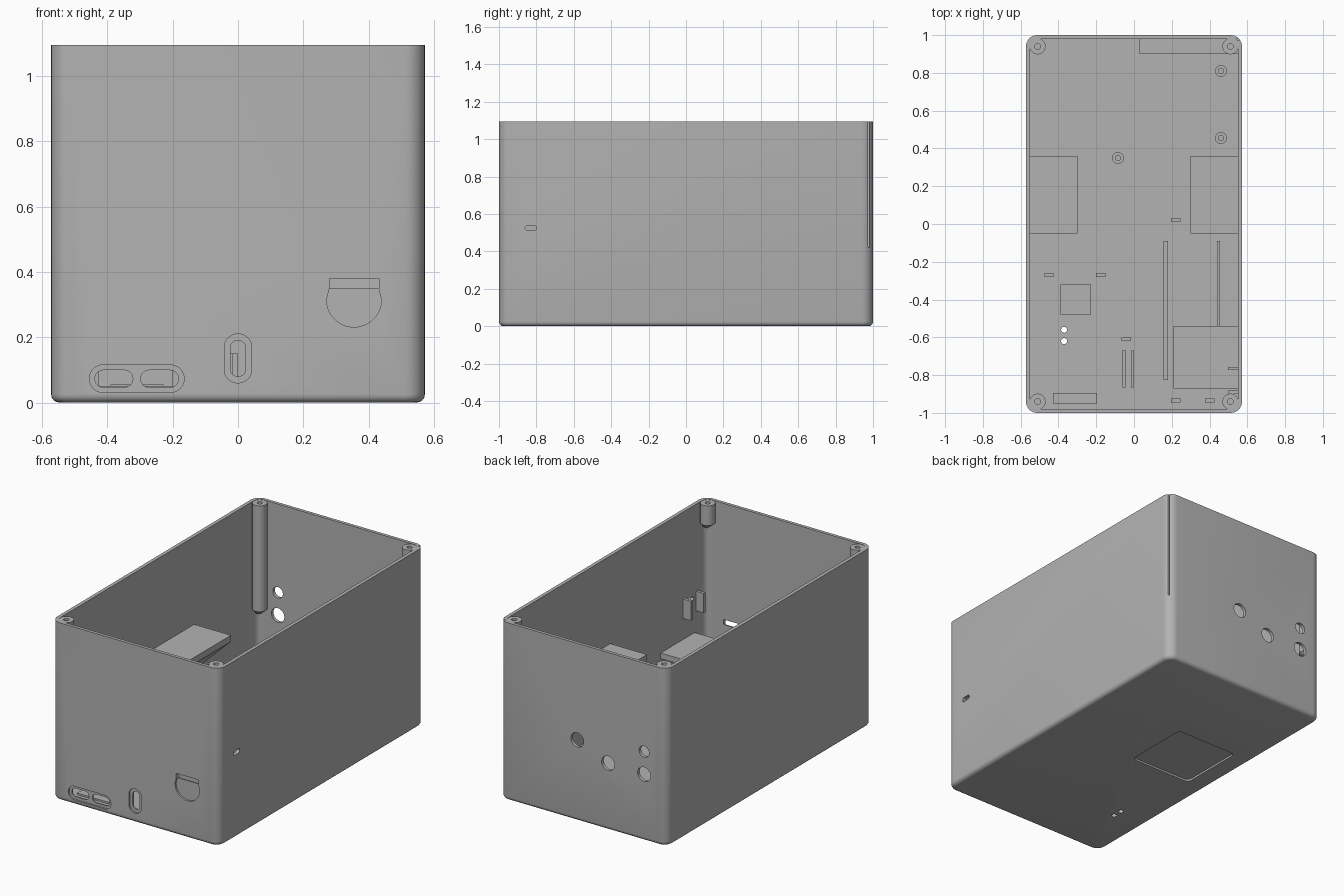
import bpy, bmesh
from math import sin, cos, pi

if "Cube" in bpy.data.objects:
    bpy.data.objects.remove(bpy.data.objects["Cube"], do_unlink=True)

grey = bpy.data.materials.new("plain grey")
grey.use_nodes = True
colour = (0.45, 0.45, 0.45, 1)
grey.diffuse_color = colour
grey.node_tree.nodes["Principled BSDF"].inputs["Base Color"].default_value = colour

TOP, FLOOR = 1.094, 0.04
W, L = 0.572, 1.0      # outer half width and half length
IW, IL = 0.55, 0.98    # inner half width and half length


# ---- outlines ----
def rounded(u, v, hu, hv, r, n=8):
    pts = []
    for k, (su, sv) in enumerate([(1, 1), (-1, 1), (-1, -1), (1, -1)]):
        for i in range(n + 1):
            a = (k + i / n) * pi / 2
            pts.append((u + su * (hu - r) + r * cos(a), v + sv * (hv - r) + r * sin(a)))
    return pts


def circle(u, v, r, n=32):
    return [(u + r * cos(2 * pi * i / n), v + r * sin(2 * pi * i / n)) for i in range(n)]


def rect(u0, u1, v0, v1):
    return [(u0, v0), (u1, v0), (u1, v1), (u0, v1)]


# ---- solids ----
def prism(name, outline, axis, lo, hi, bottom_round=0):
    place = {"x": lambda u, v, w: (w, u, v),
             "y": lambda u, v, w: (u, w, v),
             "z": lambda u, v, w: (u, v, w)}[axis]
    bm = bmesh.new()
    rings = [[bm.verts.new(place(u, v, w)) for u, v in outline] for w in (lo, hi)]
    bm.faces.new(rings[0])
    bm.faces.new(rings[1])
    n = len(outline)
    for i in range(n):
        j = (i + 1) % n
        bm.faces.new((rings[0][i], rings[0][j], rings[1][j], rings[1][i]))
    bmesh.ops.recalc_face_normals(bm, faces=bm.faces)
    if bottom_round:
        edges = [e for e in bm.edges if all(v.co.z < lo + 1e-5 for v in e.verts)]
        bmesh.ops.bevel(bm, geom=edges, offset=bottom_round, segments=4,
                        profile=0.5, affect="EDGES")
    mesh = bpy.data.meshes.new(name)
    bm.to_mesh(mesh)
    bm.free()
    mesh.materials.append(grey)
    obj = bpy.data.objects.new(name, mesh)
    bpy.context.scene.collection.objects.link(obj)
    return obj


def activate(obj):
    bpy.ops.object.select_all(action="DESELECT")
    obj.select_set(True)
    bpy.context.view_layer.objects.active = obj


def cut(target, outline, axis, lo, hi):
    cutter = prism("cutter", outline, axis, lo, hi)
    cutter.hide_render = True
    mod = target.modifiers.new("cut", "BOOLEAN")
    mod.operation, mod.solver, mod.object = "DIFFERENCE", "EXACT", cutter
    activate(target)
    bpy.ops.object.modifier_apply(modifier=mod.name)
    bpy.data.objects.remove(cutter, do_unlink=True)


def smooth(obj):
    activate(obj)
    bpy.ops.object.shade_smooth_by_angle(angle=0.6)


def block(name, x0, x1, y0, y1, z0, z1):
    return prism(name, rect(x0, x1, y0, y1), "z", z0, z1)


# ---- open case ----
case = prism("case", rounded(0, 0, W, L, 0.06), "z", 0, TOP, bottom_round=0.025)
cut(case, rounded(0, 0, IW, IL, 0.04), "z", FLOOR, 1.3)

# front sockets: shallow recess, then openings through the wall
cut(case, rounded(-0.31, 0.073, 0.145, 0.042, 0.0415), "y", -1.1, -0.99)
for x in (-0.38, -0.24):
    cut(case, rounded(x, 0.073, 0.058, 0.026, 0.0255), "y", -1.1, -0.95)
cut(case, rounded(0, 0.135, 0.042, 0.075, 0.0415), "y", -1.1, -0.99)
cut(case, rounded(0, 0.135, 0.023, 0.055, 0.0225), "y", -1.1, -0.95)

# finger scoop and card slot
scoop = [(0.355 - 0.084 * cos(pi * i / 24), 0.315 - 0.084 * sin(pi * i / 24)) for i in range(25)]
cut(case, scoop + [(0.43, 0.35), (0.28, 0.35)], "y", -1.1, -0.988)
cut(case, rect(0.28, 0.432, 0.349, 0.38), "y", -1.1, -0.95)

# side slot and rear connector holes
cut(case, rounded(-0.83, 0.525, 0.03, 0.014, 0.0135), "x", 0.5, 0.65)
for x, z, r in [(0.04, 0.5, 0.044), (-0.17, 0.413, 0.044),
                (-0.415, 0.55, 0.034), (-0.415, 0.41, 0.044)]:
    cut(case, circle(x, z, r), "y", 0.95, 1.1)

# underside pad recess, floor holes and corner groove
cut(case, rounded(-0.24, 0.16, 0.21, 0.21, 0.03), "z", -0.1, 0.012)
for y in (-0.56, -0.62):
    cut(case, circle(-0.37, y, 0.016, 20), "z", -0.1, 0.1)
cut(case, rect(0.545, 0.6, 0.974, 0.982), "z", 0.42, 1.2)
smooth(case)

# ---- corner screw posts: short at the front, long at the back ----
for sx, side in ((1, "left"), (-1, "right")):
    for sy, end, bottom in ((-1, "front", 0.97), (1, "back", 0.44)):
        x, y = sx * 0.51, sy * 0.94
        post = prism(f"{end}_{side}_screw_post", circle(x, y, 0.042), "z", bottom, TOP - 0.002)
        # taper the foot towards the corner
        bm = bmesh.new()
        bm.from_mesh(post.data)
        foot = [f for f in bm.faces if f.normal.z < -0.9]
        new = bmesh.ops.extrude_face_region(bm, geom=foot)["geom"]
        bmesh.ops.delete(bm, geom=foot, context="FACES_ONLY")
        for v in (g for g in new if isinstance(g, bmesh.types.BMVert)):
            v.co.x = x + (v.co.x - x) * 0.4 + sx * 0.024
            v.co.y = y + (v.co.y - y) * 0.4 + sy * 0.024
            v.co.z -= 0.04
        bmesh.ops.recalc_face_normals(bm, faces=bm.faces)
        bm.to_mesh(post.data)
        bm.free()
        cut(post, circle(x, y, 0.015, 20), "z", TOP - 0.1, 1.2)
        smooth(post)

# ---- floor standoffs ----
for i, (x, y) in enumerate([(0.46, 0.81), (0.46, 0.455), (-0.085, 0.35)]):
    standoff = prism(f"standoff_{i + 1}", circle(x, y, 0.031), "z", FLOOR - 0.005, 0.13)
    cut(standoff, circle(x, y, 0.014, 20), "z", 0.06, 0.2)
    smooth(standoff)

# ---- sloped wall shelves ----
for s, side in ((1, "left"), (-1, "right")):
    prism(f"{side}_wall_shelf", [(s * 0.555, 0.555), (s * 0.3, 0.555), (s * 0.3, 0.515),
                                 (s * 0.555, 0.27)], "y", -0.05, 0.36)
prism("back_wall_shelf", [(0.985, 0.3), (0.9, 0.3), (0.9, 0.28), (0.985, 0.2)], "x", 0.03, 0.552)
block("card_reader_shelf", 0.21, 0.555, -0.87, -0.54, 0.275, 0.31)

# ---- board rails and locating tabs on the floor ----
base = FLOOR - 0.005
for name, x0, x1, y0, y1, top in [
        ("long_rail", 0.157, 0.18, -0.825, -0.09, 0.15),
        ("side_rail", 0.44, 0.456, -0.825, -0.09, 0.15),
        ("switch_rail_right", -0.06, -0.043, -0.865, -0.67, 0.15),
        ("switch_rail_left", -0.017, 0, -0.865, -0.67, 0.15),
        ("raised_pad", -0.39, -0.228, -0.48, -0.32, 0.055),
        ("socket_ledge", -0.43, -0.197, -0.95, -0.895, 0.05)]:
    block(name, x0, x1, y0, y1, base, top)
for i, (x, y, top) in enumerate([(0.22, 0.02, 0.12), (-0.45, -0.27, 0.1), (-0.175, -0.27, 0.1),
                                 (-0.04, -0.61, 0.15), (0.22, -0.935, 0.3), (0.4, -0.935, 0.3)]):
    block(f"locating_tab_{i + 1}", x - 0.025, x + 0.025, y - 0.01, y + 0.01, base, top)

# ---- tabs beside the side slot ----
for end, y in (("front", -0.89), ("back", -0.765)):
    block(f"{end}_wall_tab", 0.497, 0.555, y - 0.009, y + 0.009, 0.44, 0.56)
